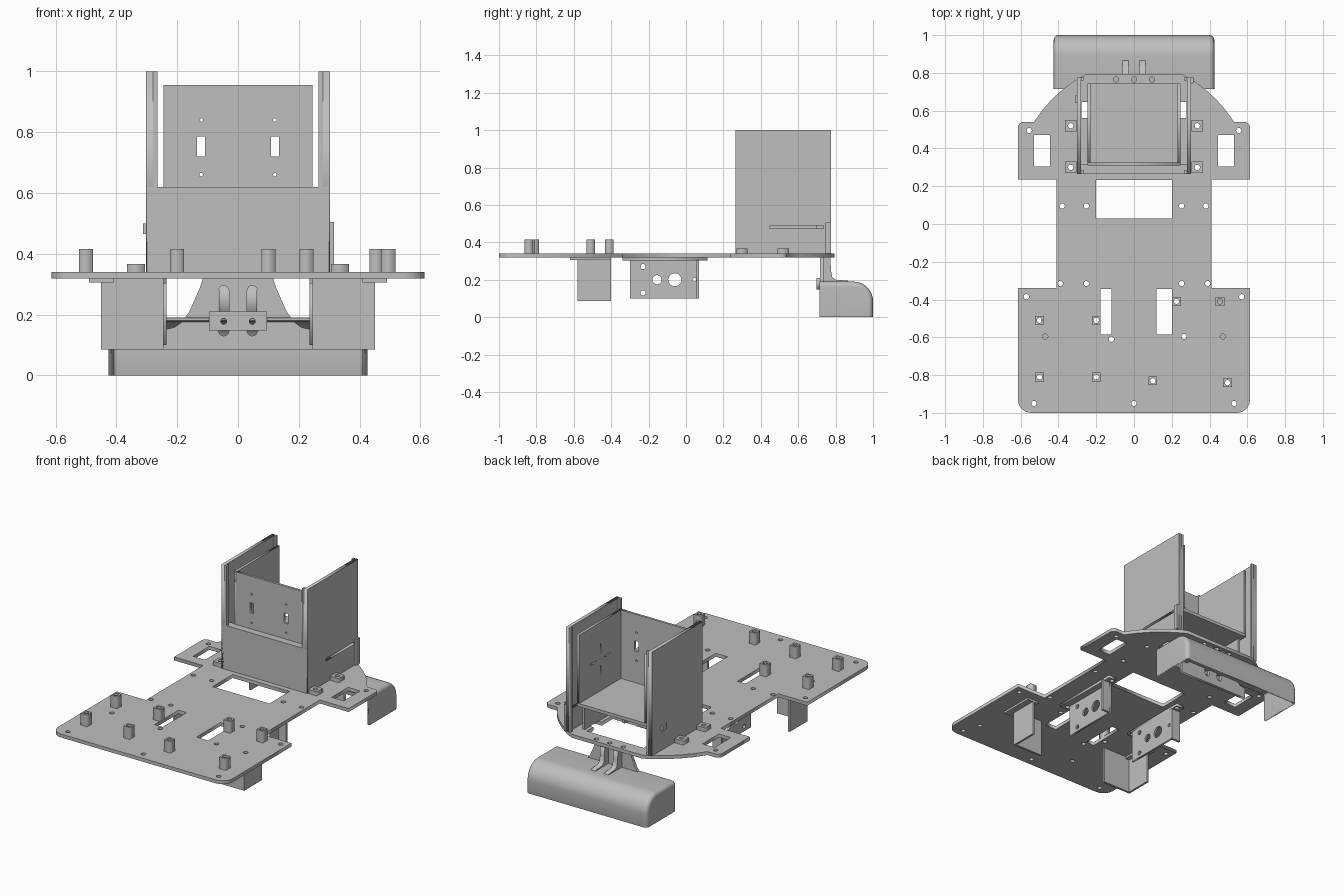
import bpy, bmesh, math

cube = bpy.data.objects.get("Cube")
if cube:
    bpy.data.objects.remove(cube, do_unlink=True)

grey = bpy.data.materials.new("plain grey")
grey.use_nodes = True
colour = (0.52, 0.52, 0.52, 1)
grey.diffuse_color = colour
grey.node_tree.nodes["Principled BSDF"].inputs["Base Color"].default_value = colour


def add(name, bm):
    bmesh.ops.recalc_face_normals(bm, faces=bm.faces)
    mesh = bpy.data.meshes.new(name)
    bm.to_mesh(mesh)
    bm.free()
    mesh.materials.append(grey)
    ob = bpy.data.objects.new(name, mesh)
    bpy.context.collection.objects.link(ob)
    return ob


def box(name, x0, x1, y0, y1, z0, z1):
    bm = bmesh.new()
    bmesh.ops.create_cube(bm, size=1)
    for v in bm.verts:
        v.co.x = x0 if v.co.x < 0 else x1
        v.co.y = y0 if v.co.y < 0 else y1
        v.co.z = z0 if v.co.z < 0 else z1
    return add(name, bm)


def circle(u, v, r=0.014, n=16):
    return [(u + r * math.cos(2 * math.pi * i / n), v + r * math.sin(2 * math.pi * i / n)) for i in range(n)]


def rect(u0, u1, v0, v1):
    return [(u0, v0), (u1, v0), (u1, v1), (u0, v1)]


def slot(u0, u1, v0, v1):
    r, c = (u1 - u0) / 2, (u0 + u1) / 2
    arc = [(r * math.cos(math.pi * i / 8), r * math.sin(math.pi * i / 8)) for i in range(9)]
    return [(c + a, v1 - r + b) for a, b in arc] + [(c - a, v0 + r - b) for a, b in arc]


def corner(u, v, r, start):
    return [(u + r * math.cos(math.radians(start + a)), v + r * math.sin(math.radians(start + a)))
            for a in range(0, 91, 15)]


# Sheet cut from an outline with holes, pushed from w0 to w1 along an axis
def sheet(name, outline, holes, w0, w1, axis="z"):
    cu = bpy.data.curves.new(name, "CURVE")
    cu.dimensions, cu.fill_mode = "2D", "BOTH"
    cu.extrude = (w1 - w0) / 2
    for loop in [outline] + holes:
        sp = cu.splines.new("POLY")
        sp.points.add(len(loop) - 1)
        for p, (u, v) in zip(sp.points, loop):
            p.co = (u, v, 0, 1)
        sp.use_cyclic_u = True
    temp = bpy.data.objects.new(name, cu)
    mesh = bpy.data.meshes.new_from_object(temp)
    bm = bmesh.new()
    bm.from_mesh(mesh)
    bpy.data.objects.remove(temp)
    bpy.data.curves.remove(cu)
    bpy.data.meshes.remove(mesh)
    bmesh.ops.remove_doubles(bm, verts=bm.verts, dist=0.0002)
    mid = (w0 + w1) / 2
    for vert in bm.verts:
        u, v, w = vert.co.x, vert.co.y, vert.co.z + mid
        vert.co = {"z": (u, v, w), "y": (u, w, v), "x": (w, u, v)}[axis]
    return add(name, bm)


def mirror(points):
    return [(-u, v) for u, v in reversed(points)]


# Base plate
right = corner(0.544, -0.93, 0.07, -90) + [(0.614, -0.34), (0.41, -0.34), (0.41, 0.235), (0.614, 0.235)]
right += corner(0.584, 0.51, 0.03, 0) + [(0.53, 0.54), (0.48, 0.61), (0.43, 0.665), (0.38, 0.71),
                                        (0.32, 0.755), (0.25, 0.795)]
posts = [(-0.5, -0.51), (-0.2, -0.51), (-0.5, -0.81), (-0.2, -0.81),
         (0.1, -0.83), (0.495, -0.84), (0.225, -0.41), (0.455, -0.41)]
pads = [(s * 0.335, y) for s in (-1, 1) for y in (0.3, 0.52)]
screws = [(-0.47, -0.595), (-0.12, -0.61), (0.265, -0.595), (0.47, -0.595), (0, -0.95), (0, 0.765)]
for x, y in [(0.57, -0.385), (0.53, -0.95), (0.39, -0.315), (0.252, -0.315),
             (0.38, 0.095), (0.252, 0.095), (0.555, 0.495), (0.095, 0.765)]:
    screws += [(x, y), (-x, y)]
holes = [circle(*p) for p in screws + posts + pads]
holes += [rect(-0.2, 0.2, 0.03, 0.232),
          rect(-0.177, -0.12, -0.585, -0.345), rect(0.118, 0.2, -0.585, -0.345)]
for s in (-1, 1):
    holes.append(rect(*sorted((s * 0.445, s * 0.53)), 0.305, 0.47))
inner = [(0.2, 0.45), (0.2, 0.56), (0.278, 0.56), (0.278, 0.645), (0.2, 0.645), (0.2, 0.71)]
holes.append(inner + mirror(inner))
sheet("base_plate", right + mirror(right), holes, 0.318, 0.34)

# Standoffs and mounting pads
for i, (x, y) in enumerate(posts):
    sheet(f"standoff_{i}", rect(x - 0.023, x + 0.023, y - 0.023, y + 0.023), [circle(x, y)], 0.339, 0.415)
for i, (x, y) in enumerate(pads):
    sheet(f"mounting_pad_{i}", rect(x - 0.03, x + 0.03, y - 0.03, y + 0.03), [circle(x, y)], 0.339, 0.366)

# Open-backed housing
box("housing_front_wall", -0.3, 0.3, 0.265, 0.285, 0.34, 0.62)
panel_holes = []
for s in (-1, 1):
    x = s * 0.121
    panel_holes += [rect(x - 0.013, x + 0.013, 0.72, 0.785), circle(x, 0.84, 0.006), circle(x, 0.66, 0.006)]
sheet("housing_front_panel", rect(-0.245, 0.245, 0.5, 0.955), panel_holes, 0.31, 0.325, "y")
box("housing_ledge", -0.28, 0.28, 0.28, 0.315, 0.6, 0.62)
box("housing_floor", -0.245, 0.245, 0.31, 0.745, 0.5, 0.52)
for x, back in ((-0.23, 0.7), (-0.08, 0.5), (0.09, 0.5), (0.23, 0.7)):
    box("floor_rib", x - 0.008, x + 0.008, 0.32, back, 0.34, 0.501)

for side, s in (("left", 1), ("right", -1)):
    def span(a, b):
        return sorted((s * a, s * b))
    groove = [rect(0.45, 0.735, 0.475, 0.49)] if s > 0 else []
    sheet(f"{side}_housing_wall", rect(0.265, 0.775, 0.34, 1), groove, *span(0.28, 0.302), "x")
    box(f"{side}_front_lip", *span(0.265, 0.281), 0.265, 0.285, 0.34, 1)
    box(f"{side}_back_lip", *span(0.265, 0.281), 0.76, 0.775, 0.34, 1)
    slits = []
    if s > 0:
        slits = [rect(0.524, 0.532, 0.76, 0.82), rect(0.524, 0.532, 0.62, 0.68),
                 rect(0.43, 0.49, 0.717, 0.725), rect(0.57, 0.63, 0.717, 0.725)]
    sheet(f"{side}_inner_panel", rect(0.31, 0.745, 0.5, 0.955), slits, *span(0.23, 0.245), "x")

    # Motor mounts with outward flanges
    motor_holes = [circle(-0.23, 0.27), circle(-0.23, 0.13), circle(-0.155, 0.2, 0.025),
                   circle(-0.06, 0.2, 0.035, 24), circle(0.045, 0.2, 0.01)]
    sheet(f"{side}_motor_plate", rect(-0.3, 0.07, 0.1, 0.305), motor_holes, *span(0.235, 0.248), "x")
    sheet(f"{side}_motor_flange", rect(*span(0.235, 0.29), -0.34, 0.115),
          [circle(s * 0.252, -0.315), circle(s * 0.252, 0.095)], 0.302, 0.319)
    box(f"{side}_motor_return", *span(0.235, 0.3), 0.055, 0.07, 0.1, 0.305)

    # Front angle brackets
    box(f"{side}_bracket_face", *span(0.245, 0.45), -0.58, -0.566, 0.085, 0.319)
    box(f"{side}_bracket_side", *span(0.437, 0.45), -0.58, -0.4, 0.085, 0.319)
    box(f"{side}_bracket_flange", *span(0.41, 0.49), -0.62, -0.4, 0.305, 0.319)

    # Ribs bracing the bumper carrier
    sheet(f"{side}_carrier_rib", [(0.73, 0.18), (0.865, 0.18), (0.865, 0.195), (0.8, 0.2), (0.782, 0.215),
                                  (0.775, 0.25), (0.772, 0.319), (0.73, 0.319)], [], *span(0.03, 0.062), "x")

box("left_latch_strip", 0.3, 0.315, 0.745, 0.775, 0.34, 0.505)
box("right_latch_pin", -0.313, -0.3, 0.64, 0.68, 0.465, 0.5)

# Flared bumper carrier
flare = [(0.245, 0.085), (0.245, 0.15), (0.21, 0.158), (0.185, 0.175), (0.16, 0.21), (0.14, 0.255),
         (0.125, 0.29), (0.115, 0.319)]
slots = [slot(s * 0.047 - 0.017, s * 0.047 + 0.017, 0.13, 0.295) for s in (-1, 1)]
sheet("bumper_carrier", flare + mirror(flare), slots, 0.717, 0.735, "y")
sheet("carrier_clamp", rect(-0.095, 0.095, 0.148, 0.21), [circle(-0.047, 0.178, 0.01), circle(0.047, 0.178, 0.01)],
      0.697, 0.718, "y")

# Rounded hollow bumper
bumper = box("bumper", -0.425, 0.425, 0.715, 1, 0, 0.19)
bm = bmesh.new()
bm.from_mesh(bumper.data)
edges = [e for e in bm.edges if all(v.co.y > 0.9 and v.co.z > 0.1 for v in e.verts)]
bmesh.ops.bevel(bm, geom=edges, offset=0.105, segments=10, profile=0.5, affect="EDGES")
bm.normal_update()
bmesh.ops.delete(bm, geom=[f for f in bm.faces if f.normal.y < -0.9 or f.normal.z < -0.9], context="FACES")
ends = [e for e in bm.edges if len(e.link_faces) == 2
        and sum(abs(f.normal.x) > 0.9 for f in e.link_faces) == 1]
bmesh.ops.bevel(bm, geom=ends, offset=0.025, segments=5, profile=0.5, affect="EDGES")
bm.to_mesh(bumper.data)
bm.free()
bpy.ops.object.select_all(action="DESELECT")
bumper.select_set(True)
bpy.context.view_layer.objects.active = bumper
bpy.ops.object.shade_smooth_by_angle(angle=math.radians(35))
shell = bumper.modifiers.new("shell", "SOLIDIFY")
shell.thickness, shell.offset = 0.015, -1
normals = bumper.modifiers.new("even shading", "WEIGHTED_NORMAL")
normals.keep_sharp = True
